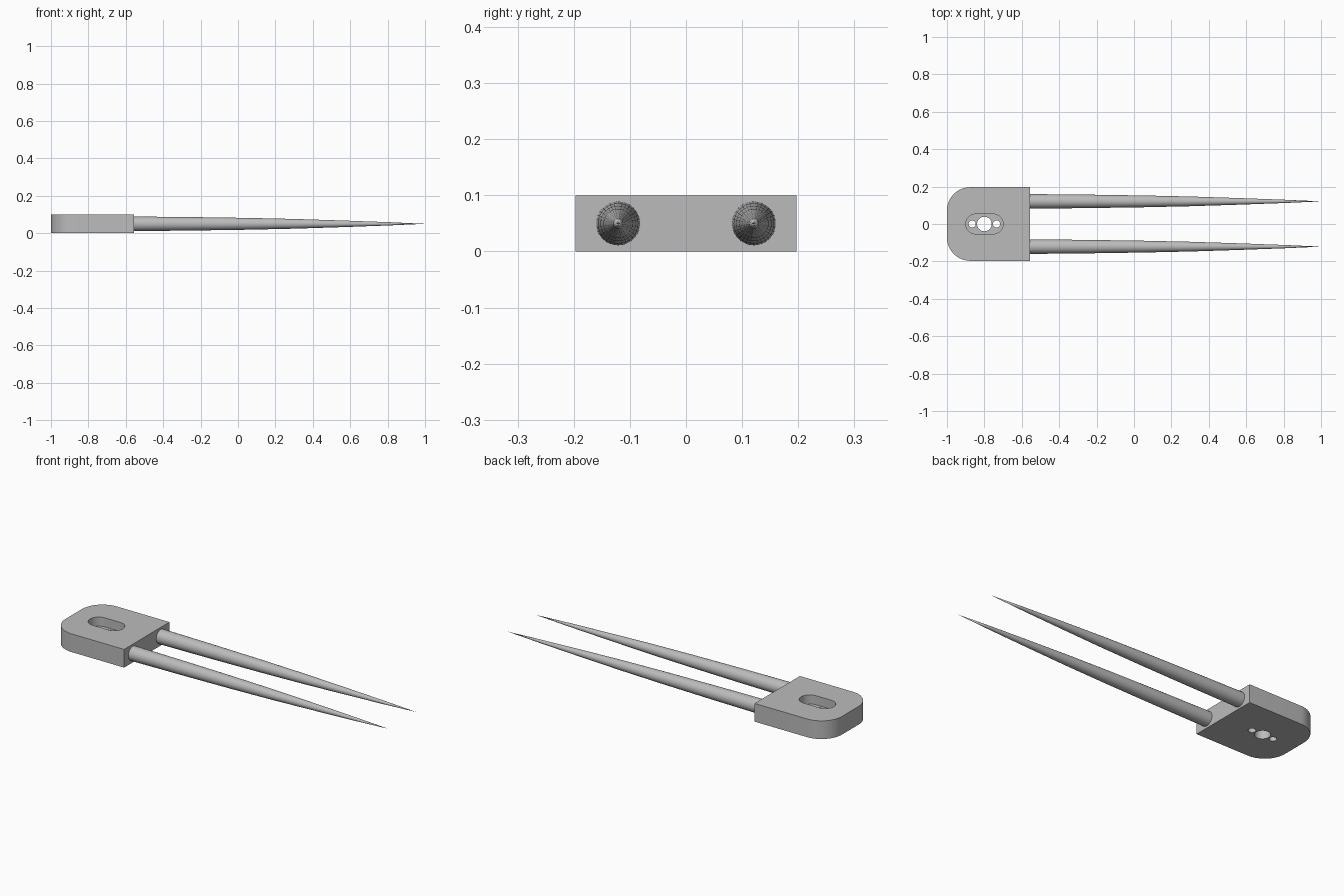
import bpy, bmesh
from math import sin, cos, pi, radians

old = bpy.data.objects.get("Cube")
if old:
    bpy.data.objects.remove(old, do_unlink=True)

grey = bpy.data.materials.new("plain grey")
grey.use_nodes = True
colour = (0.5, 0.5, 0.5, 1)
grey.diffuse_color = colour
grey.node_tree.nodes["Principled BSDF"].inputs["Base Color"].default_value = colour


def make_object(name, bm):
    bmesh.ops.recalc_face_normals(bm, faces=bm.faces)
    mesh = bpy.data.meshes.new(name)
    bm.to_mesh(mesh)
    bm.free()
    mesh.materials.append(grey)
    obj = bpy.data.objects.new(name, mesh)
    bpy.context.collection.objects.link(obj)
    return obj


def smooth(obj):
    bpy.ops.object.select_all(action="DESELECT")
    obj.select_set(True)
    bpy.context.view_layer.objects.active = obj
    bpy.ops.object.shade_smooth_by_angle(angle=radians(30))


def arc(cx, cy, r, start, end, steps):
    angles = [start + (end - start) * i / steps for i in range(steps + 1)]
    return [(cx + r * cos(a), cy + r * sin(a)) for a in angles]


def prism(name, outline, z0, z1):
    bm = bmesh.new()
    face = bm.faces.new([bm.verts.new((x, y, z0)) for x, y in outline])
    side = bmesh.ops.extrude_face_region(bm, geom=[face])["geom"]
    verts = [g for g in side if isinstance(g, bmesh.types.BMVert)]
    bmesh.ops.translate(bm, verts=verts, vec=(0, 0, z1 - z0))
    return make_object(name, bm)


# Base plate with two rounded rear corners
front, half, r = -0.555, 0.197, 0.125
outline = [(front, -half), (front, half)]
outline += arc(-1 + r, half - r, r, pi / 2, pi, 12)
outline += arc(-1 + r, r - half, r, pi, 1.5 * pi, 12)
plate = prism("base_plate", outline, 0, 0.1)

# Slot-shaped recess and three through holes
cx, slot_r = -0.8, 0.053
slot = arc(cx + 0.047, 0, slot_r, -pi / 2, pi / 2, 16)
slot += arc(cx - 0.047, 0, slot_r, pi / 2, 1.5 * pi, 16)
cutters = [prism("slot_cutter", slot, 0.05, 0.15)]
for dx, hole_r in ((-0.065, 0.019), (0, 0.039), (0.065, 0.019)):
    hole = arc(cx + dx, 0, hole_r, 0, 2 * pi, 32)[:-1]
    cutters.append(prism("hole_cutter", hole, -0.05, 0.08))

bpy.context.view_layer.objects.active = plate
for cutter in cutters:
    mod = plate.modifiers.new("cut", "BOOLEAN")
    mod.operation = "DIFFERENCE"
    mod.solver = "EXACT"
    mod.object = cutter
    bpy.ops.object.modifier_apply(modifier=mod.name)
    bpy.data.objects.remove(cutter, do_unlink=True)
smooth(plate)

# Two long tapering prongs, lathed around the x axis
profile = [(-0.56, 0.039), (-0.25, 0.036), (0.05, 0.0315), (0.3, 0.026),
           (0.55, 0.018), (0.8, 0.009)]
sides = 32


def prong(name, y):
    bm = bmesh.new()
    rings = [[bm.verts.new((x, y + a, 0.05 + b))
              for a, b in arc(0, 0, rad, 0, 2 * pi, sides)[:-1]]
             for x, rad in profile]
    tip = bm.verts.new((1, y, 0.05))
    bm.faces.new(rings[0])
    for i in range(sides):
        j = (i + 1) % sides
        for lo, hi in zip(rings, rings[1:]):
            bm.faces.new((lo[i], lo[j], hi[j], hi[i]))
        bm.faces.new((rings[-1][i], rings[-1][j], tip))
    smooth(make_object(name, bm))


prong("left_prong", 0.121)
prong("right_prong", -0.121)
